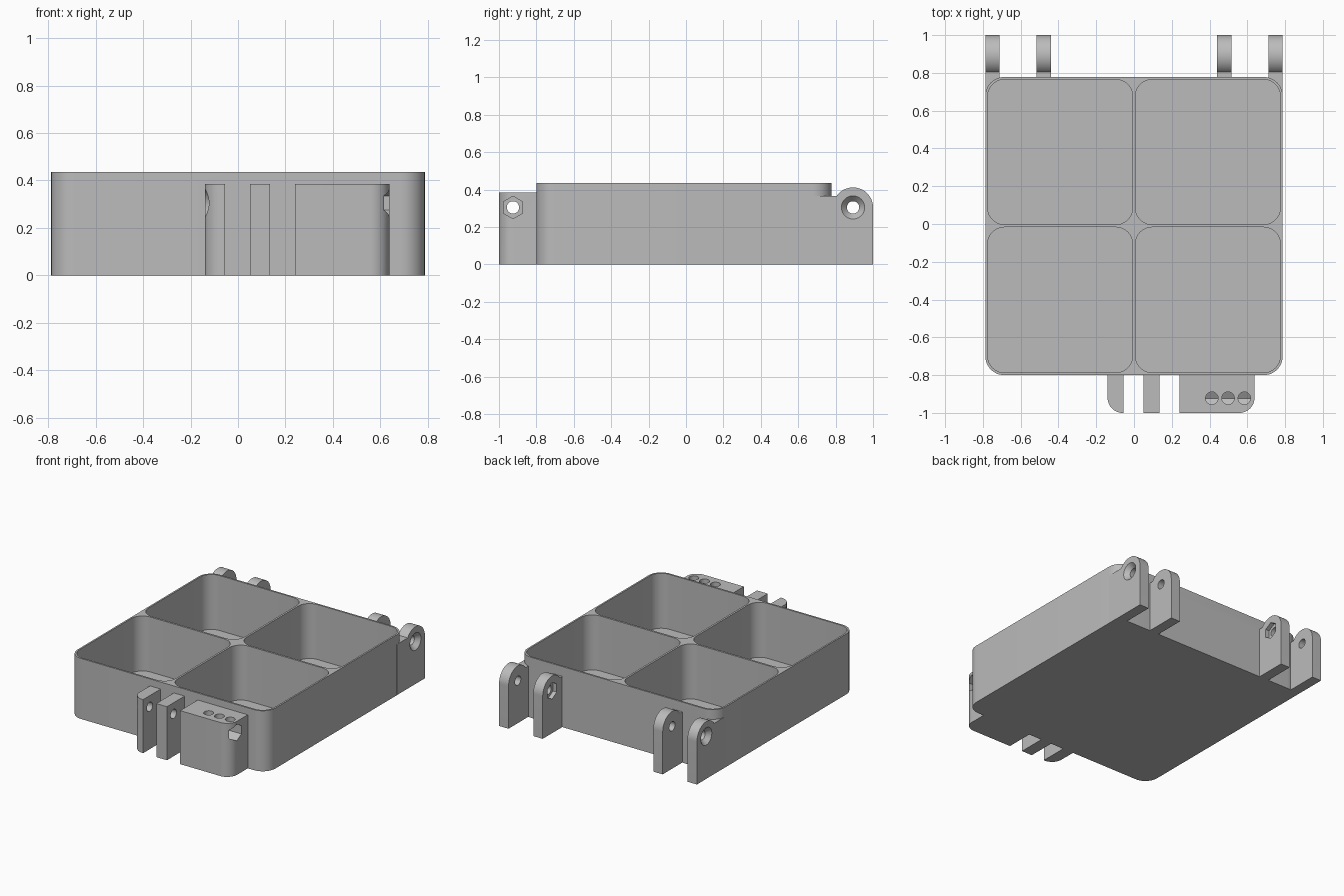
import bpy, bmesh, math

if "Cube" in bpy.data.objects:
    bpy.data.objects.remove(bpy.data.objects["Cube"])

GREY = bpy.data.materials.new("light grey plastic")
GREY.diffuse_color = (0.5, 0.5, 0.5, 1)
GREY.use_nodes = True
GREY.node_tree.nodes["Principled BSDF"].inputs["Base Color"].default_value = GREY.diffuse_color


def prism(name, pts, lo, hi, axis="z"):
    """Extrude a 2D outline along z (pts = x,y) or along x (pts = y,z)."""
    bm = bmesh.new()
    put = (lambda p, h: (p[0], p[1], h)) if axis == "z" else (lambda p, h: (h, p[0], p[1]))
    a = [bm.verts.new(put(p, lo)) for p in pts]
    b = [bm.verts.new(put(p, hi)) for p in pts]
    bm.faces.new(a[::-1])
    bm.faces.new(b)
    for i in range(len(pts)):
        j = (i + 1) % len(pts)
        bm.faces.new((a[i], a[j], b[j], b[i]))
    return finish(name, bm)


def finish(name, bm):
    bmesh.ops.recalc_face_normals(bm, faces=bm.faces)
    me = bpy.data.meshes.new(name)
    bm.to_mesh(me)
    bm.free()
    me.materials.append(GREY)
    ob = bpy.data.objects.new(name, me)
    bpy.context.collection.objects.link(ob)
    return ob


def arc(cx, cy, r, a0, a1, n=12):
    return [(cx + r * math.cos(math.radians(a0 + (a1 - a0) * i / n)),
             cy + r * math.sin(math.radians(a0 + (a1 - a0) * i / n))) for i in range(n + 1)]


def rounded(x0, y0, x1, y1, radii):
    """Rectangle with corner radii in the order right-back, left-back, left-front, right-front."""
    spec = [(x1, y1, -1, -1), (x0, y1, 1, -1), (x0, y0, 1, 1), (x1, y0, -1, 1)]
    pts = []
    for k, ((x, y, sx, sy), r) in enumerate(zip(spec, radii)):
        pts += arc(x + sx * r, y + sy * r, r, 90 * k, 90 * k + 90) if r else [(x, y)]
    return pts


def ring(y, z, r, n=40):
    """Circle or, with n = 6, a hexagon with a corner on top."""
    return [(y + r * math.sin(math.tau * i / n), z + r * math.cos(math.tau * i / n)) for i in range(n)]


def cone(name, x0, x1, y, z, r0, r1, n=40):
    bm = bmesh.new()
    a = [bm.verts.new((x0, *p)) for p in ring(y, z, r0, n)]
    b = [bm.verts.new((x1, *p)) for p in ring(y, z, r1, n)]
    bm.faces.new(a)
    bm.faces.new(b[::-1])
    for i in range(n):
        bm.faces.new((a[i], b[i], b[(i + 1) % n], a[(i + 1) % n]))
    return finish(name, bm)


def combine(target, other, op):
    m = target.modifiers.new("bool", "BOOLEAN")
    m.operation, m.object, m.solver = op, other, "EXACT"
    bpy.context.view_layer.objects.active = target
    bpy.ops.object.modifier_apply(modifier=m.name)
    bpy.data.objects.remove(other)


# Main box
box = prism("tray_box", rounded(-0.787, -0.8, 0.787, 0.778, [0.1] * 4), 0, 0.435)

# Rear hinge lugs, outer ones reach around the box corner
HY, HZ, HR = 0.893, 0.305, 0.107
cut = math.degrees(math.asin((0.365 - HZ) / HR))
for s in (-1, 1):
    for x0, x1, y0 in ((0.712, 0.787, 0.68), (0.44, 0.515, 0.77)):
        side = [(y0, 0), (HY + HR, 0)] + arc(HY, HZ, HR, 0, 180 - cut, 30) + [(y0, 0.365)]
        combine(box, prism("hinge_lug", side, min(s * x0, s * x1), max(s * x0, s * x1), "x"), "UNION")

# Front latch lugs and latch block
for x0, x1, radii in ((-0.14, -0.055, (0, 0, 0.08, 0)),
                      (0.05, 0.135, (0, 0, 0, 0)),
                      (0.24, 0.638, (0, 0, 0, 0.08))):
    combine(box, prism("latch_lug", rounded(x0, -1, x1, -0.79, radii), 0, 0.385), "UNION")

# Four compartments
for x0, x1 in ((-0.775, -0.007), (0.007, 0.775)):
    for y0, y1 in ((-0.787, -0.017), (-0.003, 0.765)):
        combine(box, prism("pocket", rounded(x0, y0, x1, y1, [0.09] * 4), 0.04, 0.6), "DIFFERENCE")

# Rear pin holes with outer countersinks and inner hexagon nut seats
combine(box, prism("rear_hole", ring(HY, HZ, 0.033), -1, 1, "x"), "DIFFERENCE")
for s in (-1, 1):
    combine(box, cone("rear_sink", s * 0.789, s * 0.755, HY, HZ, 0.064, 0.033), "DIFFERENCE")
    combine(box, cone("rear_nut", s * 0.43, s * 0.47, HY, HZ, 0.06, 0.06, 6), "DIFFERENCE")

# Front pin hole, countersink, hexagon channel and the three vertical holes above it
FY, FZ = -0.925, 0.305
combine(box, prism("front_hole", ring(FY, FZ, 0.033), -0.3, 0.8, "x"), "DIFFERENCE")
combine(box, cone("front_sink", -0.142, -0.108, FY, FZ, 0.062, 0.033), "DIFFERENCE")
combine(box, prism("front_channel", ring(FY, FZ, 0.06, 6), 0.365, 0.7, "x"), "DIFFERENCE")
for x in (0.412, 0.498, 0.584):
    combine(box, prism("top_hole", ring(x, -0.922, 0.033), FZ, 0.5), "DIFFERENCE")

# Smooth the rounded corners, keep edges crisp
bpy.ops.object.select_all(action="DESELECT")
box.select_set(True)
bpy.context.view_layer.objects.active = box
bpy.ops.object.shade_smooth_by_angle(angle=math.radians(25))
